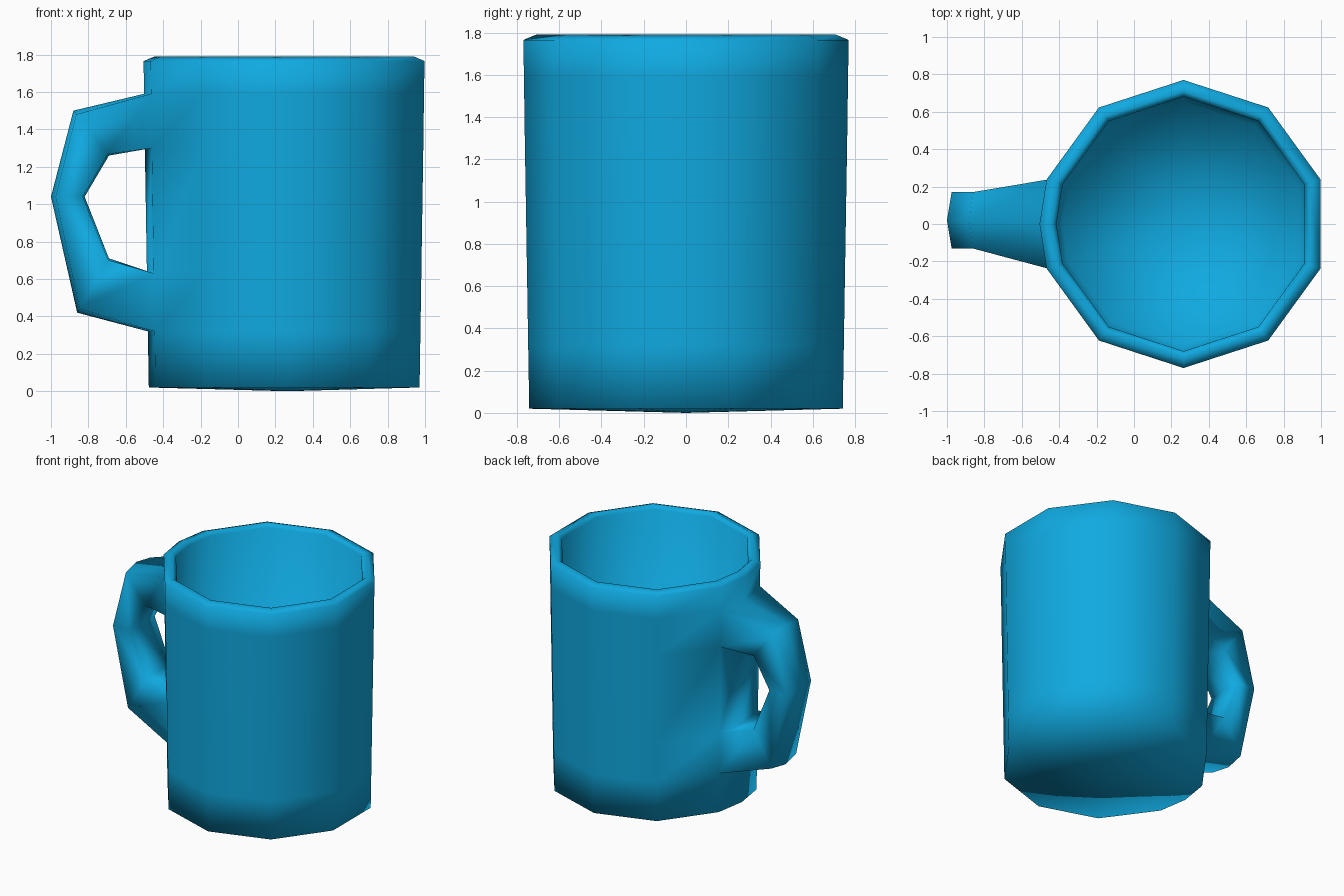
import bpy, bmesh
from math import cos, sin, radians
from mathutils import Vector

cube = bpy.data.objects.get("Cube")
if cube:
    bpy.data.objects.remove(cube, do_unlink=True)

blue = bpy.data.materials.new("mug blue")
blue.use_nodes = True
colour = (0.005, 0.40, 0.75, 1)
blue.diffuse_color = colour
blue.node_tree.nodes["Principled BSDF"].inputs["Base Color"].default_value = colour

CENTRE_X = 0.265
# Ten sides, with one extra column in the middle of the handle side
angles = sorted([18 + 36 * k for k in range(10)] + [180])
SIDES = len(angles)
mid = angles.index(180)
handle_columns = (mid - 1, mid)

bm = bmesh.new()


def ring(radius, z):
    return [bm.verts.new((CENTRE_X + radius * cos(radians(a)),
                          radius * sin(radians(a)), z)) for a in angles]


def fan(loop, z):
    tip = bm.verts.new((CENTRE_X, 0, z))
    for i in range(SIDES):
        bm.faces.new((loop[i], loop[(i + 1) % SIDES], tip))


# Body: outer wall, rounded rim, inner wall (radius, height)
profile = [(0.742, 0.02), (0.747, 0.32), (0.752, 0.63), (0.763, 1.30),
           (0.767, 1.59), (0.77, 1.765), (0.71, 1.79), (0.68, 1.76),
           (0.65, 0.12)]
rings = [ring(r, z) for r, z in profile]
openings = (1, 3)   # bands where the handle grows out of the wall
for level in range(len(rings) - 1):
    low, high = rings[level], rings[level + 1]
    for i in range(SIDES):
        if level in openings and i in handle_columns:
            continue
        j = (i + 1) % SIDES
        bm.faces.new((low[i], low[j], high[j], high[i]))

# Underside and inner floor
fan(rings[0], 0.0)
fan(rings[-1], 0.10)


# Handle: six-sided sections swept from the upper to the lower opening
def opening_loop(outer_ring, inner_ring):
    cols = (mid - 1, mid, mid + 1)
    return [outer_ring[c] for c in cols] + [inner_ring[c] for c in reversed(cols)]


def section(outer, inner, half_width=0.15, y=0.02):
    o, n = Vector((outer[0], y, outer[1])), Vector((inner[0], y, inner[1]))
    inset = (n - o).normalized() * 0.025
    side = Vector((0, half_width, 0))
    points = (o + inset + side, o, o + inset - side,
              n - inset * 0.4 - side, n, n - inset * 0.4 + side)
    return [bm.verts.new(p) for p in points]


loops = [opening_loop(rings[4], rings[3]),
         section((-0.88, 1.50), (-0.69, 1.26)),
         section((-1.0, 1.04), (-0.82, 1.04)),
         section((-0.86, 0.42), (-0.69, 0.71)),
         opening_loop(rings[1], rings[2])]
for a, b in zip(loops, loops[1:]):
    for i in range(6):
        j = (i + 1) % 6
        bm.faces.new((a[i], a[j], b[j], b[i]))

bmesh.ops.recalc_face_normals(bm, faces=bm.faces[:])
for face in bm.faces:
    face.smooth = True

mesh = bpy.data.meshes.new("mug")
bm.to_mesh(mesh)
bm.free()
mesh.materials.append(blue)
mug = bpy.data.objects.new("mug", mesh)
bpy.context.collection.objects.link(mug)
